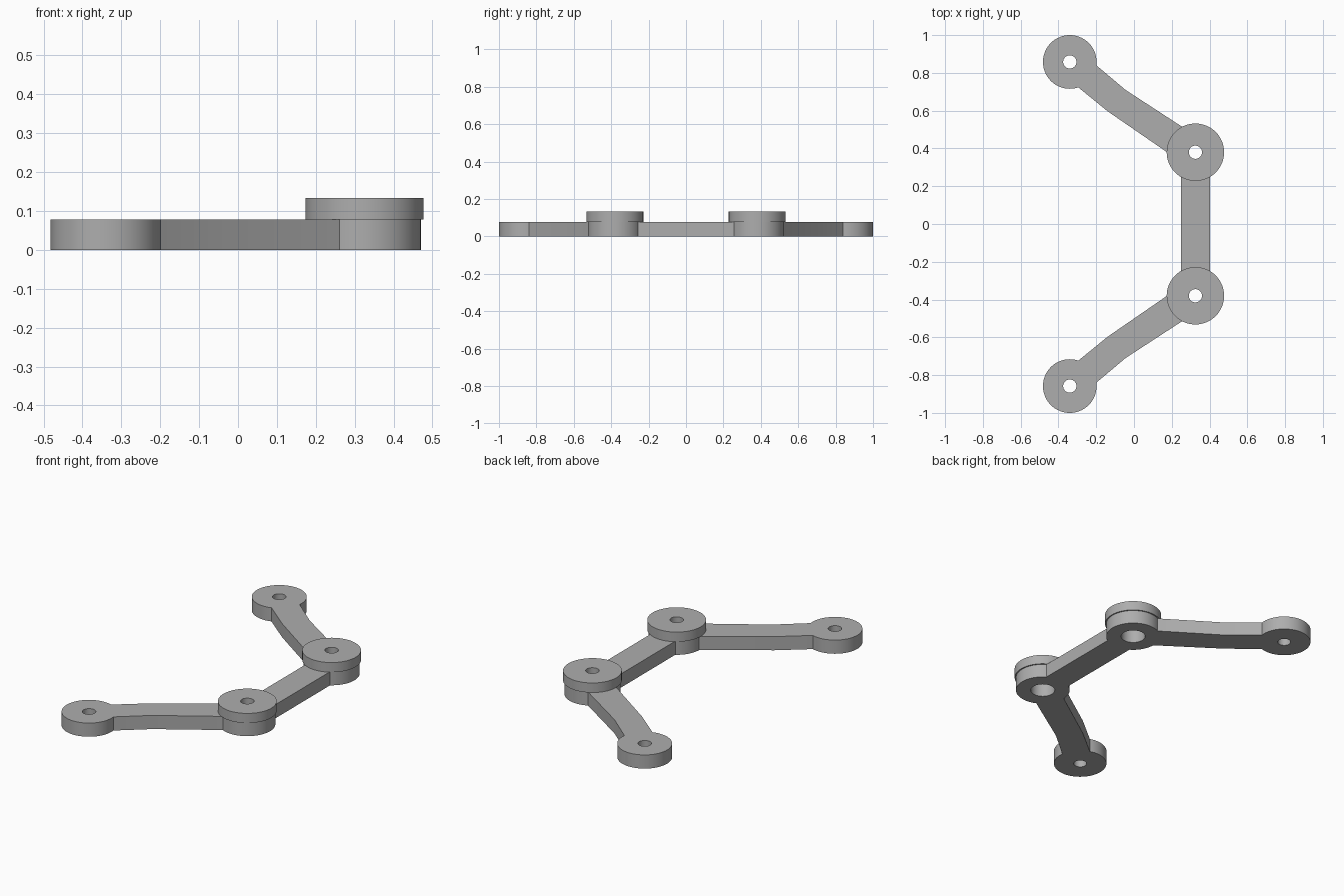
import bpy, bmesh, math

if "Cube" in bpy.data.objects:
    bpy.data.objects.remove(bpy.data.objects["Cube"])

LINK_H, CAP_TOP = 0.078, 0.133
END, JOINT = (-0.34, 0.858), (0.325, 0.38)

grey = bpy.data.materials.new("plain_grey")
grey.diffuse_color = (0.42, 0.42, 0.42, 1)
grey.use_nodes = True
grey.node_tree.nodes["Principled BSDF"].inputs["Base Color"].default_value = grey.diffuse_color


def finish(name, bm):
    bmesh.ops.recalc_face_normals(bm, faces=bm.faces)
    mesh = bpy.data.meshes.new(name)
    bm.to_mesh(mesh)
    bm.free()
    mesh.materials.append(grey)
    ob = bpy.data.objects.new(name, mesh)
    bpy.context.collection.objects.link(ob)
    return ob


def ring(name, centre, r_out, r_in, z0, z1, n=64):
    """Flat ring with a round bore."""
    bm = bmesh.new()
    loops = []
    for r, z in ((r_out, z0), (r_out, z1), (r_in, z1), (r_in, z0)):
        loops.append([bm.verts.new((centre[0] + r * math.cos(2 * math.pi * i / n),
                                    centre[1] + r * math.sin(2 * math.pi * i / n), z))
                      for i in range(n)])
    for k in range(4):
        a, b = loops[k], loops[(k + 1) % 4]
        for i in range(n):
            j = (i + 1) % n
            bm.faces.new((a[i], a[j], b[j], b[i]))
    return finish(name, bm)


def slab(name, outline):
    """Outline raised to the link height."""
    bm = bmesh.new()
    face = bm.faces.new([bm.verts.new((x, y, 0)) for x, y in outline])
    up = bmesh.ops.extrude_face_region(bm, geom=[face])
    bmesh.ops.translate(bm, vec=(0, 0, LINK_H),
                        verts=[v for v in up["geom"] if isinstance(v, bmesh.types.BMVert)])
    return finish(name, bm)


def join_solid(base, parts):
    """Fuse the parts into the base as one solid."""
    bpy.context.view_layer.objects.active = base
    for part in parts:
        mod = base.modifiers.new("fuse", "BOOLEAN")
        mod.operation, mod.solver, mod.object = "UNION", "EXACT", part
        bpy.ops.object.modifier_apply(modifier=mod.name)
        bpy.data.objects.remove(part)


# Bent arm outline, ends buried in the rings
ARM = [(-0.25, 0.882), (-0.198, 0.839), (-0.045, 0.71), (0.282, 0.497),
       (0.22, 0.349), (-0.14, 0.597), (-0.30, 0.7275), (-0.33, 0.752)]

# Middle bar, then both arms with their eyes fused to it
link = slab("linkage", [(0.248, -0.28), (0.402, -0.28), (0.402, 0.28), (0.248, 0.28)])
parts = []
for s, side in ((-1, "front"), (1, "back")):
    end, joint = (END[0], s * END[1]), (JOINT[0], s * JOINT[1])
    parts.append(ring(side + "_joint_eye", joint, 0.145, 0.065, 0, LINK_H))
    parts.append(slab(side + "_arm", [(x, s * y) for x, y in ARM]))
    parts.append(ring(side + "_end_eye", end, 0.142, 0.035, 0, LINK_H))
    # Wider cap over each joint
    ring(side + "_joint_cap", joint, 0.152, 0.035, LINK_H, CAP_TOP)
join_solid(link, parts)

# Smooth round walls, sharp rims
bpy.ops.object.select_all(action="DESELECT")
for ob in bpy.context.collection.objects:
    ob.select_set(True)
bpy.ops.object.shade_smooth_by_angle(angle=math.radians(20))
